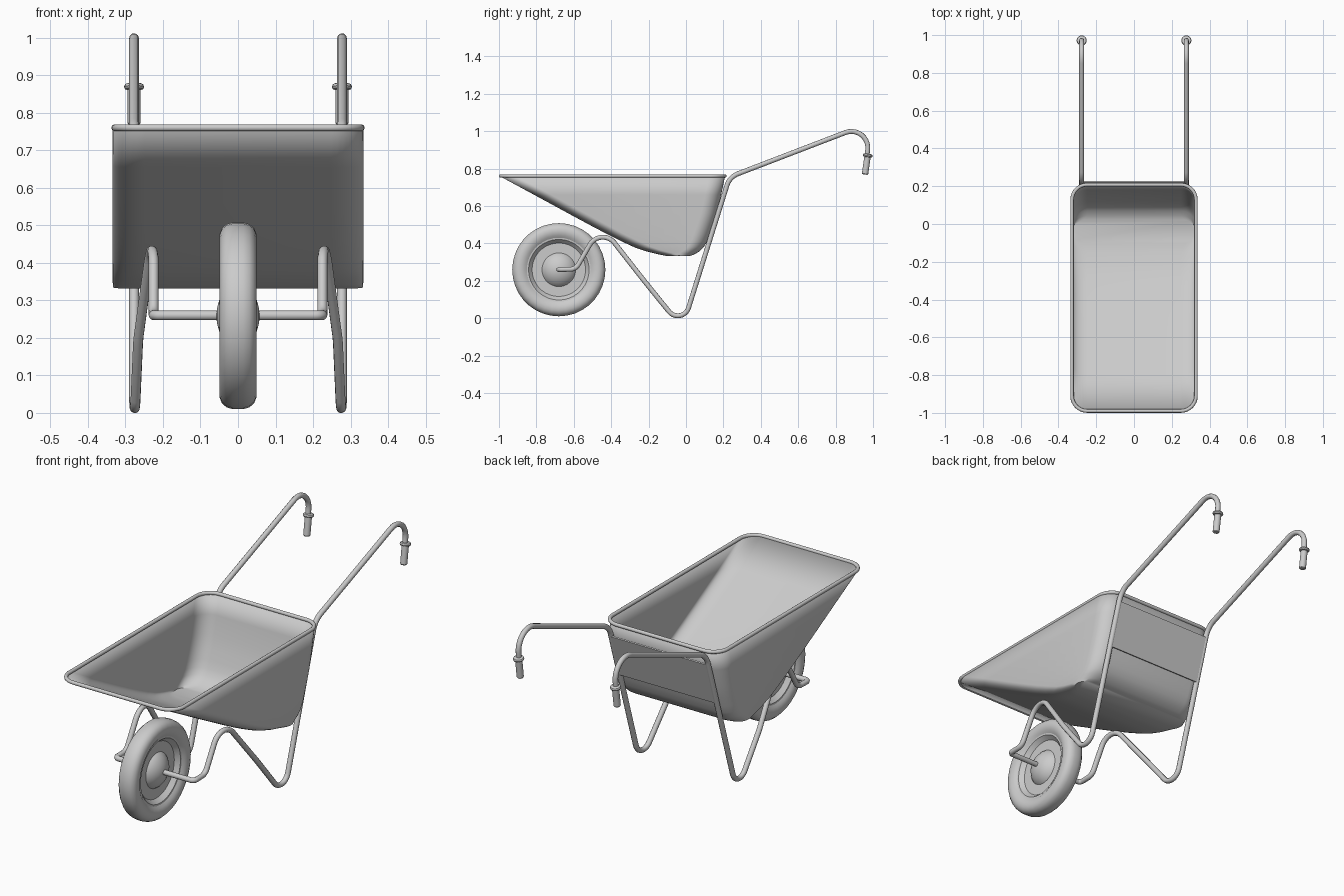
import bpy, bmesh, math
from mathutils import Vector, Matrix

if "Cube" in bpy.data.objects:
    bpy.data.objects.remove(bpy.data.objects["Cube"], do_unlink=True)

GREY = (0.6, 0.6, 0.6, 1)
metal = bpy.data.materials.new("plain_grey")
metal.use_nodes = True
metal.diffuse_color = GREY
metal.node_tree.nodes["Principled BSDF"].inputs["Base Color"].default_value = GREY


def finish(ob, angle=35):
    """Give the part its colour and smooth shading."""
    ob.data.materials.clear()
    ob.data.materials.append(metal)
    bpy.ops.object.select_all(action="DESELECT")
    ob.select_set(True)
    bpy.context.view_layer.objects.active = ob
    bpy.ops.object.shade_smooth_by_angle(angle=math.radians(angle))
    return ob


def mesh_object(name, bm, angle=35):
    bmesh.ops.recalc_face_normals(bm, faces=bm.faces)
    mesh = bpy.data.meshes.new(name)
    bm.to_mesh(mesh)
    bm.free()
    ob = bpy.data.objects.new(name, mesh)
    bpy.context.collection.objects.link(ob)
    return finish(ob, angle)


def fillet(corners, steps=10):
    """Round a polyline given as (point, radius) corners."""
    pts = [Vector(p) for p, r in corners]
    out = [pts[0]]
    for i in range(1, len(pts) - 1):
        a, b = (pts[i - 1] - pts[i]).normalized(), (pts[i + 1] - pts[i]).normalized()
        half = a.angle(b) / 2
        r = corners[i][1]
        centre = pts[i] + (a + b).normalized() * r / math.sin(half)
        t = r / math.tan(half)
        u, v = pts[i] + a * t - centre, pts[i] + b * t - centre
        sweep = u.angle(v)
        for k in range(steps + 1):
            f = k / steps
            out.append(centre + (u * math.sin((1 - f) * sweep) + v * math.sin(f * sweep)) / math.sin(sweep))
    return out + [pts[-1]]


def tube(name, pts, radius, closed=False):
    curve = bpy.data.curves.new(name, "CURVE")
    curve.dimensions = "3D"
    curve.bevel_depth = radius
    curve.bevel_resolution = 3
    curve.use_fill_caps = True
    sp = curve.splines.new("POLY")
    sp.points.add(len(pts) - 1)
    for sp_pt, p in zip(sp.points, pts):
        sp_pt.co = (*p, 1)
    sp.use_cyclic_u = closed
    ob = bpy.data.objects.new(name, curve)
    bpy.context.collection.objects.link(ob)
    bpy.ops.object.select_all(action="DESELECT")
    ob.select_set(True)
    bpy.context.view_layer.objects.active = ob
    bpy.ops.object.convert(target="MESH")
    return finish(bpy.context.object, 50)


def lathe(name, profile, matrix, segments=32, closed=False):
    """Spin (radius, height) points about z, then place with a matrix."""
    bm = bmesh.new()
    vs = [bm.verts.new((r, 0, h)) for r, h in profile]
    es = [bm.edges.new(p) for p in zip(vs, vs[1:])]
    if closed:
        es.append(bm.edges.new((vs[-1], vs[0])))
    bmesh.ops.spin(bm, geom=vs + es, axis=(0, 0, 1), cent=(0, 0, 0),
                   angle=math.tau, steps=segments, use_duplicate=False)
    bmesh.ops.remove_doubles(bm, verts=bm.verts, dist=1e-4)
    bm.transform(matrix)
    return mesh_object(name, bm)


def rounded_rect(half_w, y0, y1, z, radius, steps=8):
    r = min(radius, (y1 - y0) * 0.49)
    pts = []
    for q, (sx, y) in enumerate(((1, y1 - r), (-1, y1 - r), (-1, y0 + r), (1, y0 + r))):
        for k in range(steps + 1):
            a = math.pi / 2 * (q + k / steps)
            pts.append((sx * (half_w - r) + r * math.cos(a), y + r * math.sin(a), z))
    return pts


# Tray: stacked rounded rectangles (front y, back y, height)
levels = [(-0.10, 0.02, 0.338), (-0.15, 0.045, 0.348), (-0.21, 0.07, 0.363),
          (-0.27, 0.09, 0.383), (-0.335, 0.108, 0.413), (-0.41, 0.122, 0.45),
          (-0.505, 0.14, 0.50), (-0.62, 0.16, 0.562), (-0.80, 0.182, 0.66),
          (-0.985, 0.203, 0.76)]
bm = bmesh.new()
rings = [[bm.verts.new(p) for p in rounded_rect(0.328, y0, y1, z, 0.08)] for y0, y1, z in levels]
for low, high in zip(rings, rings[1:]):
    for i in range(len(low)):
        j = (i + 1) % len(low)
        bm.faces.new((low[i], low[j], high[j], high[i]))
bm.faces.new(rings[0][::-1])
tray = mesh_object("tray", bm, 45)
wall = tray.modifiers.new("wall", "SOLIDIFY")
wall.thickness = 0.006
wall.offset = -1

# Rolled lip around the tray
tube("tray_rim", rounded_rect(0.328, -0.99, 0.208, 0.76, 0.08), 0.0095, closed=True)

# Wheel: tyre, dished disc and hub, spun about the axle
axle_y, axle_z = -0.68, 0.259
to_axle = Matrix.Translation((0, axle_y, axle_z)) @ Matrix.Rotation(math.pi / 2, 4, "Y")
half_tyre = [(0.17, 0.034), (0.183, 0.043), (0.2, 0.049), (0.218, 0.049),
             (0.233, 0.043), (0.244, 0.031), (0.249, 0.014)]
lathe("tyre", half_tyre + [(r, -h) for r, h in reversed(half_tyre)], to_axle, 36, closed=True)
half_disc = [(0.171, 0.035), (0.162, 0.034), (0.143, 0.012), (0.09, 0.012), (0.083, 0.022),
             (0.065, 0.038), (0.042, 0.05), (0.02, 0.056), (0, 0.058)]
lathe("wheel_disc", [(r, -h) for r, h in reversed(half_disc)] + half_disc, to_axle, 36)

# Frame: one bent tube per side from the axle to the grip
for side, s in (("left", 1), ("right", -1)):
    path = [((0, axle_y, 0.26), 0), ((0.225, axle_y, 0.26), 0.02), ((0.225, -0.59, 0.262), 0.05),
            ((0.225, -0.455, 0.495), 0.08), ((0.266, -0.22, 0.195), 0.5),
            ((0.277, -0.02, -0.052), 0.06), ((0.277, 0.233, 0.755), 0.1),
            ((0.277, 0.992, 1.046), 0.088), ((0.277, 0.966, 0.86), 0)]
    tube(side + "_frame_tube", fillet([((s * p[0], p[1], p[2]), r) for p, r in path]), 0.0133)
    # Grip with a rounded flange
    place = Matrix.Translation((s * 0.277, 0.957, 0.768)) @ Matrix.Rotation(math.radians(-8), 4, "X")
    lathe(side + "_grip", [(0, 0), (0.014, 0), (0.017, 0.004), (0.017, 0.094), (0.024, 0.096),
                           (0.027, 0.102), (0.024, 0.109), (0.016, 0.112), (0, 0.112)], place, 20)

# Brace plate behind the tray, following the slope of the tubes
bm = bmesh.new()
bmesh.ops.create_cube(bm, size=1)
bm.transform(Matrix.Translation((0, 0.189, 0.59)) @ Matrix.Rotation(math.radians(-17.3), 4, "X")
             @ Matrix.Diagonal((0.554, 0.008, 0.235, 1)))
mesh_object("back_brace", bm)
